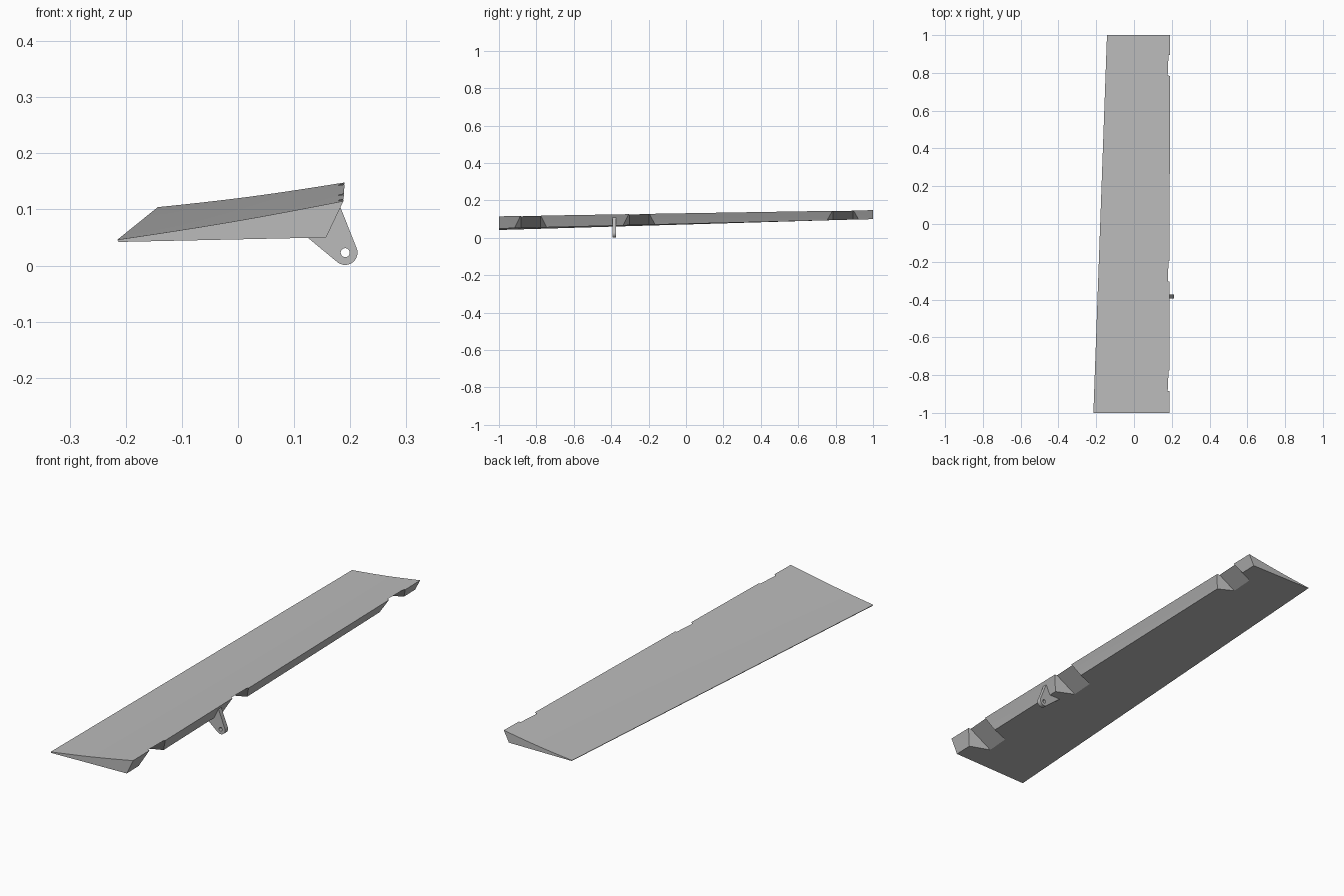
import bpy, bmesh, math
from mathutils import Vector

old = bpy.data.objects.get("Cube")
if old:
    bpy.data.objects.remove(old, do_unlink=True)

grey = bpy.data.materials.new("plain grey")
grey.use_nodes = True
color = (0.5, 0.5, 0.5, 1)
grey.diffuse_color = color
grey.node_tree.nodes["Principled BSDF"].inputs["Base Color"].default_value = color


def loft(name, first, second):
    """Closed solid between two matching rings of points."""
    bm = bmesh.new()
    a = [bm.verts.new(p) for p in first]
    b = [bm.verts.new(p) for p in second]
    n = len(a)
    bm.faces.new(a)
    bm.faces.new(b[::-1])
    for i in range(n):
        j = (i + 1) % n
        bm.faces.new((a[j], a[i], b[i], b[j]))
    bmesh.ops.triangulate(bm, faces=[f for f in bm.faces if len(f.verts) == 4])
    bmesh.ops.recalc_face_normals(bm, faces=bm.faces)
    mesh = bpy.data.meshes.new(name)
    bm.to_mesh(mesh)
    bm.free()
    mesh.materials.append(grey)
    obj = bpy.data.objects.new(name, mesh)
    bpy.context.collection.objects.link(obj)
    return obj


def cut(obj, cutter):
    cutter.hide_render = True
    mod = obj.modifiers.new("cut", "BOOLEAN")
    mod.operation = "DIFFERENCE"
    mod.solver = "EXACT"
    mod.object = cutter
    bpy.context.view_layer.objects.active = obj
    bpy.ops.object.modifier_apply(modifier=mod.name)
    bpy.data.objects.remove(cutter, do_unlink=True)


def section(y, tail, tail_low, low_front, top_front, sag=0.003):
    """Wing section with a slightly hollow top."""
    pts = [tail_low, low_front, top_front]
    steps = 8
    for i in range(1, steps + 1):
        t = i / steps
        x = top_front[0] + (tail[0] - top_front[0]) * t
        z = top_front[1] + (tail[1] - top_front[1]) * t - sag * math.sin(math.pi * t)
        pts.append((x, z))
    return [(x, y, z) for x, z in pts]


# Tapered flap panel
panel = loft("flap_panel",
             section(-1, (-0.215, 0.046), (-0.213, 0.042), (0.157, 0.05), (0.188, 0.115)),
             section(1, (-0.143, 0.104), (-0.142, 0.101), (0.165, 0.1), (0.19, 0.148)))

# Hinge notches with a sloping back and flared sides
down = Vector((-0.867, 0, -0.5))
out = Vector((0.5, 0, -0.867))
for y, flare in ((-0.83, 0.07), (-0.25, 0.075), (0.84, 0.085)):
    top = Vector((0.183, y, 0.1315 + 0.0165 * y))
    half = 0.053

    def rect(depth, w):
        return [top + down * s + out * depth + Vector((0, side * w, 0))
                for s, side in ((-0.1, -1), (-0.1, 1), (0.3, 1), (0.3, -1))]
    cut(panel, loft("notch_cutter", rect(0, half), rect(0.09, half + flare)))

# Control horn: rounded plate with a pin hole
cx, cz, r = 0.191, 0.023, 0.022
outline = [(0.178, 0.115), (0.09, 0.078)]
for i in range(13):
    a = math.radians(233 + (383 - 233) * i / 12)
    outline.append((cx + r * math.cos(a), cz + r * math.sin(a)))
horn = loft("control_horn", [(x, -0.394, z) for x, z in outline],
            [(x, -0.374, z) for x, z in outline])
hole = [(cx + 0.008 * math.cos(i * math.tau / 20), cz + 0.008 * math.sin(i * math.tau / 20))
        for i in range(20)]
cut(horn, loft("hole_cutter", [(x, -0.45, z) for x, z in hole],
               [(x, -0.3, z) for x, z in hole]))

for obj in (panel, horn):
    bpy.ops.object.select_all(action="DESELECT")
    obj.select_set(True)
    bpy.context.view_layer.objects.active = obj
    bpy.ops.object.shade_smooth_by_angle(angle=math.radians(25))
